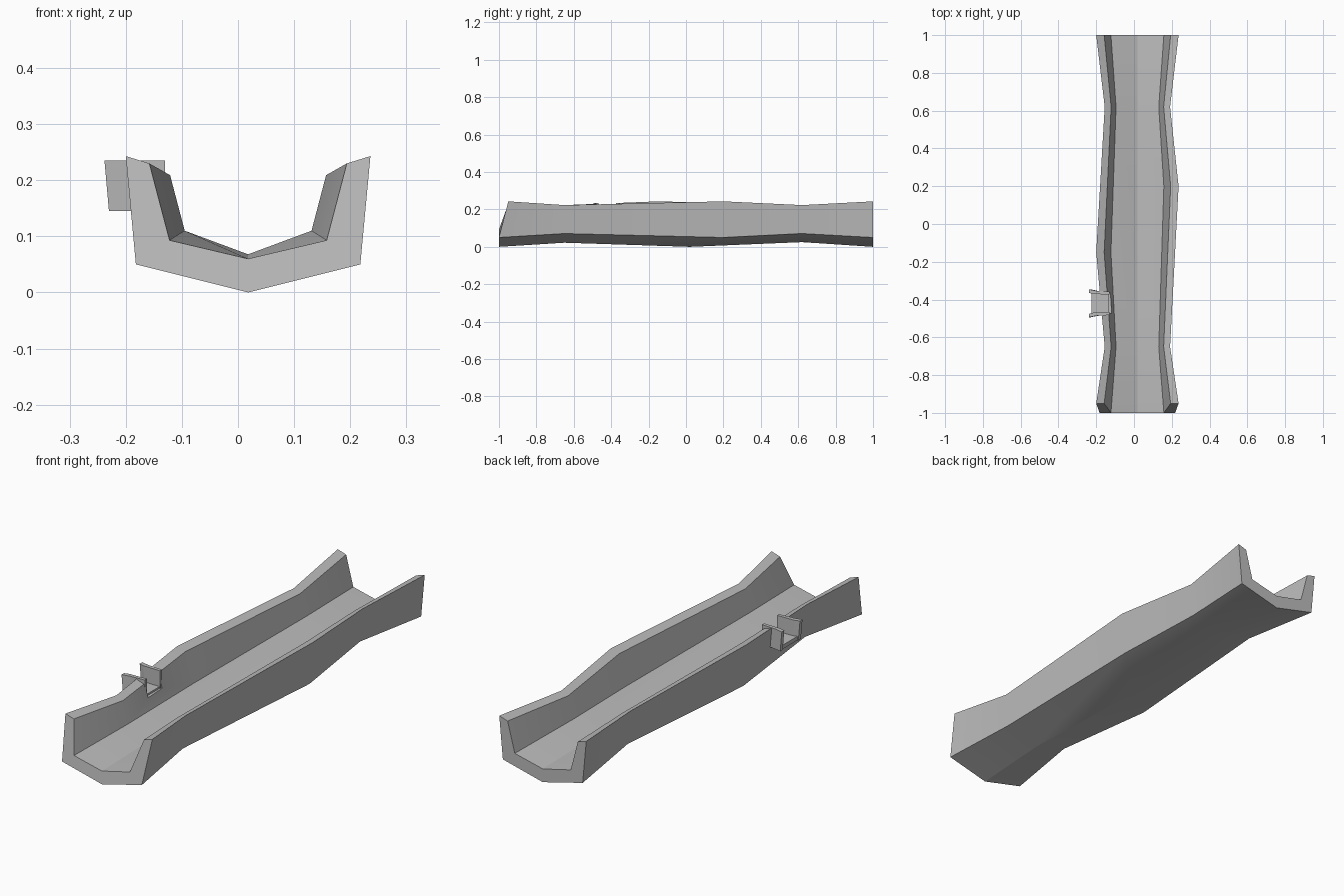
import bpy, bmesh, math

cube = bpy.data.objects.get("Cube")
if cube:
    bpy.data.objects.remove(cube)

grey = bpy.data.materials.new("plain grey")
grey.use_nodes = True
grey.diffuse_color = (0.5, 0.5, 0.5, 1)
grey.node_tree.nodes["Principled BSDF"].inputs["Base Color"].default_value = (0.5, 0.5, 0.5, 1)

CX = 0.018  # centre line of the trough


def make_object(name, bm):
    bmesh.ops.recalc_face_normals(bm, faces=bm.faces)
    mesh = bpy.data.meshes.new(name)
    bm.to_mesh(mesh)
    bm.free()
    mesh.materials.append(grey)
    obj = bpy.data.objects.new(name, mesh)
    bpy.context.collection.objects.link(obj)
    return obj


def loft(name, rings):
    """Skin equal-length closed rings and cap both ends."""
    bm = bmesh.new()
    loops = [[bm.verts.new(p) for p in ring] for ring in rings]
    n = len(loops[0])
    for a, b in zip(loops, loops[1:]):
        for i in range(n):
            j = (i + 1) % n
            bm.faces.new((a[i], a[j], b[j], b[i]))
    bm.faces.new(loops[0])
    bm.faces.new(loops[-1][::-1])
    return make_object(name, bm)


# Half sections: outer corner, outer rim, inner rim, inner corner as (offset, height)
WIDE = [(0.2, 0.05), (0.218, 0.243), (0.176, 0.23), (0.14, 0.093)]
NARROW = [(0.16, 0.071), (0.173, 0.223), (0.139, 0.209), (0.113, 0.11)]


def section(half, keel, floor, y_right, y_keel, y_left, rim_setback=0):
    setback = (0, rim_setback, rim_setback, 0)
    plus = [(CX + x, y_right + s, z) for (x, z), s in zip(half, setback)]
    minus = [(CX - x, y_left + s, z) for (x, z), s in zip(half, setback)]
    return [(CX, y_keel, keel)] + plus + [(CX, y_keel, floor)] + minus[::-1]


# Trough shell, pinched twice and leaning back at the front rim
trough = loft("trough", [
    section(WIDE, 0, 0.06, -1, -1, -1, 0.05),
    section(NARROW, 0.022, 0.068, -0.65, -0.65, -0.65),
    section(WIDE, 0, 0.06, 0.2, 0.02, -0.15),
    section(NARROW, 0.025, 0.068, 0.62, 0.62, 0.62),
    section(WIDE, 0, 0.06, 1, 1, 1),
])


def box(name, x, y, z):
    return loft(name, [[(px, py, pz) for px, pz in
                        ((x[0], z[0]), (x[1], z[0]), (x[1], z[1]), (x[0], z[1]))] for py in y])


# Notch through the rim of one wall
cutter = box("notch_cutter", (-0.3, -0.05), (-0.475, -0.365), (0.155, 0.4))
cut = trough.modifiers.new("notch", "BOOLEAN")
cut.operation = "DIFFERENCE"
cut.solver = "EXACT"
cut.object = cutter
bpy.context.view_layer.objects.active = trough
trough.select_set(True)
bpy.ops.object.modifier_apply(modifier="notch")
bpy.data.objects.remove(cutter)
bpy.ops.object.shade_smooth_by_angle(angle=math.radians(30))

# Side spout: floor and two cheeks with outward-turned lips
MID = -0.42
box("spout_floor", (-0.226, -0.132), (MID - 0.055, MID + 0.055), (0.145, 0.163))
for name, side in (("spout_front_cheek", -1), ("spout_back_cheek", 1)):
    plan = [(-0.13, 0.047), (-0.215, 0.049), (-0.238, 0.056),
            (-0.238, 0.074), (-0.2, 0.066), (-0.13, 0.062)]
    loft(name, [[(x + lean * (x < -0.18), MID + side * y, z) for x, y in plan]
                for z, lean in ((0.145, 0.008), (0.235, 0))])
